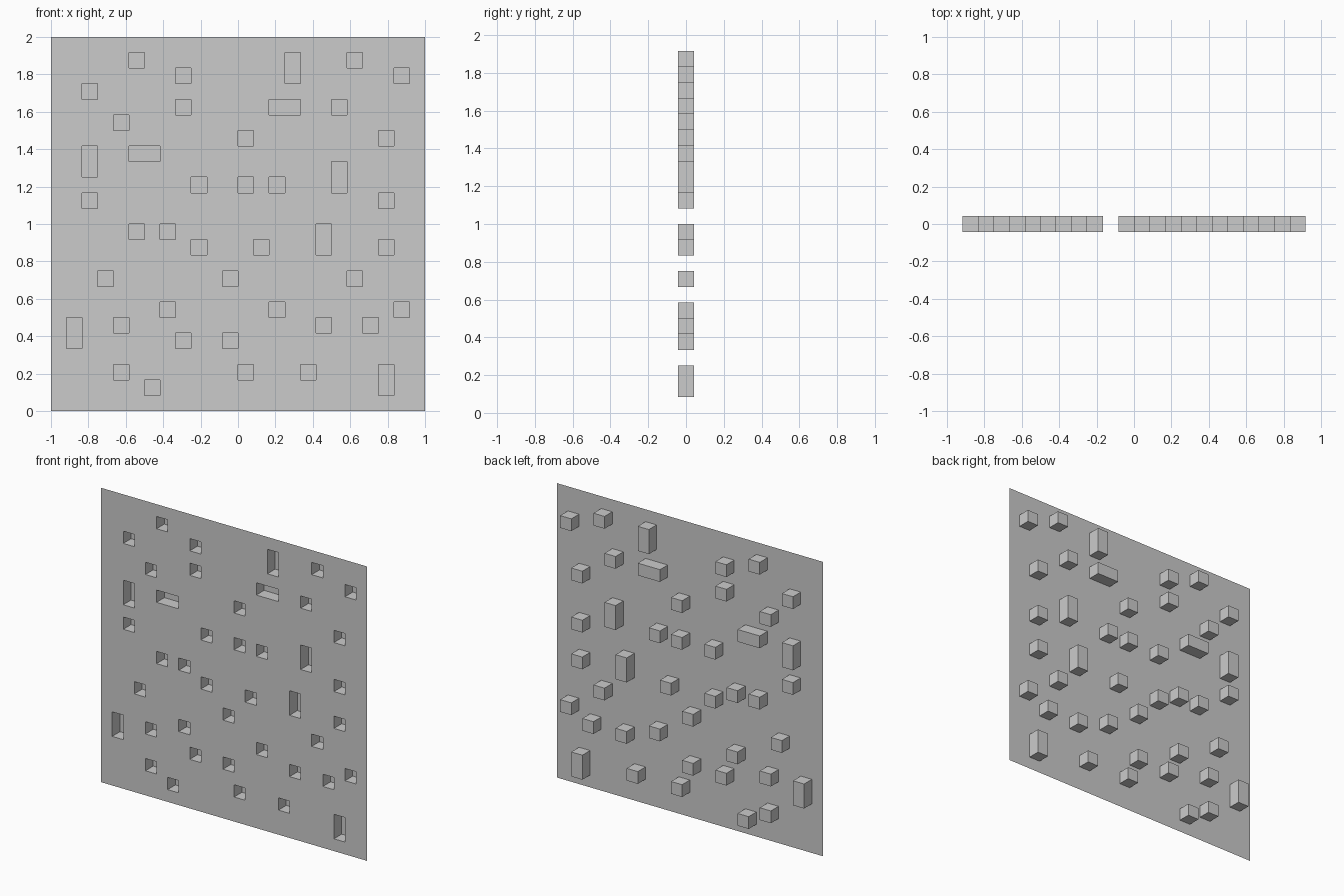
import bpy, bmesh
from math import pi
from mathutils import Matrix, Vector

if "Cube" in bpy.data.objects:
    bpy.data.objects.remove(bpy.data.objects["Cube"])

N = 24                 # cells per side
C = 2 / N              # cell size, also pocket depth

# Single-cell pockets: row -> columns
singles = {22: [5, 19], 21: [8, 22], 20: [2], 19: [8, 18], 18: [4], 17: [12, 21],
           14: [9, 12, 14], 13: [2, 21], 11: [5, 7], 10: [9, 13, 21],
           8: [3, 11, 19], 6: [7, 14, 22], 5: [4, 17, 20], 4: [8, 11],
           2: [4, 12, 16], 1: [6]}
# Double pockets: lower-left cell (column, row)
tall = [(15, 21), (2, 15), (18, 14), (17, 10), (1, 4), (21, 1)]
wide = [(14, 19), (5, 16)]

cells = {(c, r) for r, cols in singles.items() for c in cols}
for c, r in tall:
    cells |= {(c, r), (c, r + 1)}
for c, r in wide:
    cells |= {(c, r), (c + 1, r)}

# Thin upright sheet at the front, facing -y
bm = bmesh.new()
bmesh.ops.create_grid(bm, x_segments=N, y_segments=N, size=1,
                      matrix=Matrix.Translation((0, -C / 2, 1)) @ Matrix.Rotation(pi / 2, 4, 'X'))


def cell_of(face):
    p = face.calc_center_median()
    return int((p.x + 1) / C), int(p.z / C)


# Push the chosen cells back into closed pockets
picked = [f for f in bm.faces if cell_of(f) in cells]
out = bmesh.ops.extrude_face_region(bm, geom=picked)
moved = [v for v in out["geom"] if isinstance(v, bmesh.types.BMVert)]
bmesh.ops.translate(bm, verts=moved, vec=Vector((0, C, 0)))
bmesh.ops.delete(bm, geom=[f for f in picked if f.is_valid], context='FACES')

# Keep the sheet facing the front
bmesh.ops.recalc_face_normals(bm, faces=bm.faces[:])
bm.normal_update()
if sum(f.normal.y * f.calc_area() for f in bm.faces) > 0:
    bmesh.ops.reverse_faces(bm, faces=bm.faces[:])

mesh = bpy.data.meshes.new("pocketed_panel")
bm.to_mesh(mesh)
bm.free()
bpy.context.collection.objects.link(bpy.data.objects.new("pocketed_panel", mesh))
